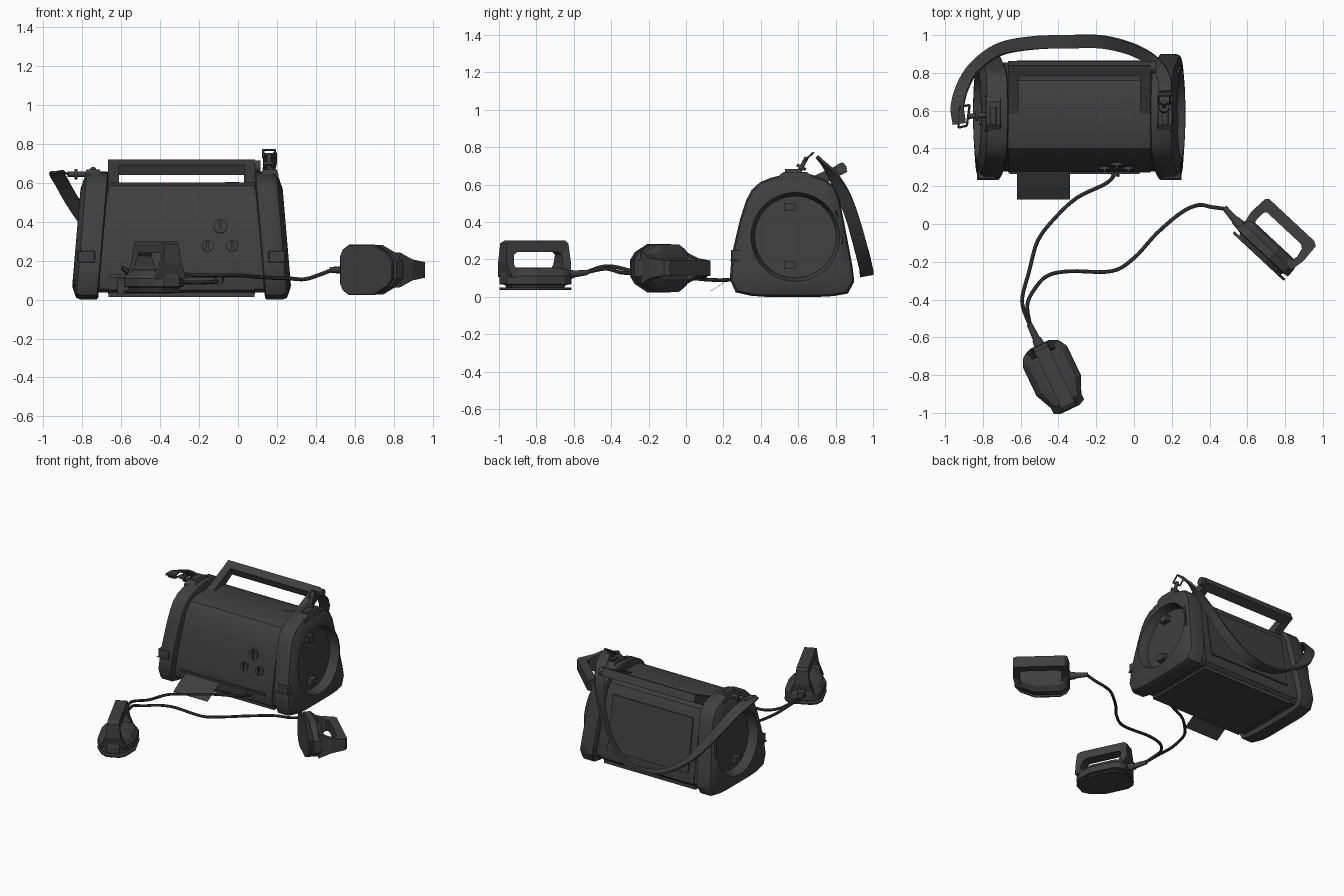
import bpy, bmesh, math
from mathutils import Vector, Matrix

if "Cube" in bpy.data.objects:
    bpy.data.objects.remove(bpy.data.objects["Cube"])

DARK = bpy.data.materials.new("dark_grey")
DARK.diffuse_color = (0.05, 0.05, 0.05, 1)
DARK.use_nodes = True
DARK.node_tree.nodes["Principled BSDF"].inputs["Base Color"].default_value = DARK.diffuse_color
CX = -0.29                      # middle of the case along x


def make(name, verts, faces, mat=None, smooth=None, bevel=0):
    me = bpy.data.meshes.new(name)
    me.from_pydata([tuple(v) for v in verts], [], faces)
    if mat:
        me.transform(mat)
    bm = bmesh.new()
    bm.from_mesh(me)
    if bevel:
        bmesh.ops.bevel(bm, geom=bm.edges[:], offset=bevel, segments=2, affect='EDGES', profile=0.5)
    bmesh.ops.recalc_face_normals(bm, faces=bm.faces[:])
    bm.to_mesh(me)
    bm.free()
    me.materials.append(DARK)
    ob = bpy.data.objects.new(name, me)
    bpy.context.collection.objects.link(ob)
    if smooth:
        bpy.context.view_layer.objects.active = ob
        ob.select_set(True)
        bpy.ops.object.shade_smooth_by_angle(angle=math.radians(smooth))
        ob.select_set(False)
    return ob


def loft(name, rings, closed=False, **kw):
    n, m = len(rings[0]), len(rings)
    faces = []
    for r in range(m if closed else m - 1):
        a, b = r * n, (r + 1) % m * n
        faces += [(a + i, a + (i + 1) % n, b + (i + 1) % n, b + i) for i in range(n)]
    if not closed:
        faces += [tuple(range(n)), tuple(range((m - 1) * n, m * n))]
    return make(name, [v for r in rings for v in r], faces, **kw)


def box(name, lo, hi, **kw):
    c = lambda z: [(lo[0], lo[1], z), (hi[0], lo[1], z), (hi[0], hi[1], z), (lo[0], hi[1], z)]
    return loft(name, [c(lo[2]), c(hi[2])], **kw)


def cylinder(name, p, q, r, n=12, r2=None, **kw):
    p, q = Vector(p), Vector(q)
    rot = (q - p).to_track_quat('Z', 'Y')
    ring = lambda c, rad: [c + rot @ Vector((rad * math.cos(i * math.tau / n), rad * math.sin(i * math.tau / n), 0)) for i in range(n)]
    return loft(name, [ring(p, r), ring(q, r2 or r)], smooth=40, **kw)


def smooth_path(pts, steps=5):
    p = [Vector(v) for v in pts]
    p = [2 * p[0] - p[1]] + p + [2 * p[-1] - p[-2]]
    out = []
    for a, b, c, d in zip(p, p[1:], p[2:], p[3:]):
        for k in range(steps):
            t = k / steps
            out.append(0.5 * (2 * b + (c - a) * t + (2 * a - 5 * b + 4 * c - d) * t**2 + (3 * b - a - 3 * c + d) * t**3))
    return out + [p[-2]]


def sweep(name, path, w, h, sides=8, turn=0.0, roll=0.0, **kw):
    rings = []
    for i, p in enumerate(path):
        t = (path[min(i + 1, len(path) - 1)] - path[max(i - 1, 0)]).normalized()
        side = t.cross(Vector((0, 0, 1))).normalized()
        up = side.cross(t)
        twist = Matrix.Rotation(roll * math.sin(math.pi * (2 * i / len(path) - 1)), 3, t)
        side, up = twist @ side, twist @ up
        rings.append([p + side * w * math.cos(turn + k * math.tau / sides) + up * h * math.sin(turn + k * math.tau / sides)
                      for k in range(sides)])
    return loft(name, rings, smooth=40, **kw)


# Case cross-section (y, z)
CAP = [(0.28, 0.012), (0.40, 0.0), (0.76, 0.0), (0.86, 0.012), (0.90, 0.05), (0.90, 0.11), (0.87, 0.27), (0.845, 0.40),
       (0.815, 0.55), (0.78, 0.61), (0.72, 0.64), (0.62, 0.66), (0.53, 0.655), (0.43, 0.63), (0.37, 0.60), (0.33, 0.54),
       (0.29, 0.42), (0.25, 0.25), (0.232, 0.11), (0.24, 0.045)]
BODY = [(0.31, 0.03), (0.83, 0.03), (0.86, 0.06), (0.86, 0.11), (0.79, 0.53), (0.76, 0.58), (0.70, 0.602), (0.46, 0.602),
        (0.40, 0.585), (0.355, 0.53), (0.32, 0.39), (0.283, 0.20), (0.272, 0.09), (0.28, 0.05)]
C = Vector((0.585, 0.32))
N = 36


def reach(a):
    # distance from the centre to the cap outline along angle a
    d, best = Vector((math.cos(a), math.sin(a))), 0.3
    for p, q in zip(CAP, CAP[1:] + CAP[:1]):
        p, e = Vector(p) - C, Vector(q) - Vector(p)
        den = d.x * e.y - d.y * e.x
        if abs(den) > 1e-9:
            t, s = (p.x * e.y - p.y * e.x) / den, (p.x * d.y - p.y * d.x) / den
            if t > 0 and -1e-6 <= s <= 1 + 1e-6:
                best = t
    return best


# Main case with a raised centre section
for name, half, k in (("case_body", 0.43, 0.98), ("case_centre", 0.378, 1.0)):
    loft(name, [[(CX + s * half, C.x + (y - C.x) * k, C.y + (z - C.y) * k) for y, z in BODY] for s in (-1, 1)], smooth=30)
box("base_strip", (CX - 0.375, 0.30, 0.015), (CX + 0.375, 0.84, 0.05))
box("front_slot_ledge", (CX - 0.37, 0.264, 0.115), (CX + 0.32, 0.30, 0.13))

# Back door, lying on the sloped back
slope = Matrix.Translation((CX, 0.828, 0.32)) @ Matrix.Rotation(math.radians(9.5), 4, 'X')
box("back_door", (-0.33, -0.02, -0.19), (0.33, 0.006, 0.20), mat=slope)

# End caps with deep round dishes, notches and corner pads
for s, side in ((-1, "left"), (1, "right")):
    def ring(x, k=None, r=None):
        out = []
        for i in range(N):
            a = i * math.tau / N + 0.05
            d = r or reach(a) * k
            z = C.y + d * math.sin(a)
            out.append((CX + s * (x - 0.085 * (z - 0.05)), C.x + d * math.cos(a), z))
        return out
    loft(side + "_end_cap", [ring(0.425, 0.96), ring(0.432, 1), ring(0.515, 1), ring(0.538, 0.97), ring(0.549, 0.90),
                             ring(0.564, r=0.25), ring(0.564, r=0.238), ring(0.50, r=0.218), ring(0.50, r=0.20)], smooth=35)
    for z in (0.17, 0.48):
        x = CX + s * (0.518 - 0.085 * (z - 0.05))
        box(side + "_end_notch", (x - 0.02, 0.525, z - 0.022), (x + 0.02, 0.585, z + 0.022))
    x = CX + s * 0.49
    box(side + "_corner_pad", (x - 0.045, 0.24, 0.19), (x + 0.045, 0.30, 0.25), bevel=0.006)
    # Strap anchor block on top of the cap
    x = CX + s * 0.455
    plate = lambda z, a, b: [(x - a, 0.585 - b, z), (x + a, 0.585 - b, z), (x + a, 0.585 + b, z), (x - a, 0.585 + b, z)]
    loft(side + "_strap_anchor", [plate(0.60, 0.045, 0.10), plate(0.645, 0.042, 0.09), plate(0.668, 0.035, 0.06)])
    cylinder(side + "_anchor_pin", (x, 0.53, 0.665), (x, 0.62, 0.665), 0.018)

# Carrying handle, a tilted frame
bar = [(0.785, 0.692), (0.84, 0.72), (0.863, 0.668), (0.806, 0.64)]
loft("handle_bar", [[(CX + x, y, z) for y, z in bar] for x in (-0.378, 0.378)])
arm = [(0.57, 0.595), (0.785, 0.692), (0.806, 0.64), (0.72, 0.59)]
for s in (-1, 1):
    loft("handle_arm", [[(CX + s * x, y, z) for y, z in arm] for x in (0.322, 0.378)])
cylinder("handle_end_knob", (0.088, 0.83, 0.685), (0.115, 0.83, 0.685), 0.03, 14)

# Front knobs with grip bars, top button
for x, z, r in ((-0.09, 0.375, 0.036), (-0.155, 0.275, 0.03), (-0.03, 0.275, 0.03)):
    y = 0.32 - (0.39 - z) * 0.195
    cylinder("control_knob", (x, y + 0.01, z), (x, y - 0.012, z + 0.003), r, 16)
    box("knob_grip", (x - 0.006, y - 0.022, z - r * 0.9), (x + 0.006, y, z + r * 0.9))
cylinder("top_button", (-0.03, 0.64, 0.595), (-0.03, 0.64, 0.605), 0.034, 12)

# Paper strip drooping out of the slot
slip = [(0.285, 0.118), (0.20, 0.075), (0.13, 0.03)]
loft("paper_strip", [[(x, y, z) for y, z in slip] + [(x, y, z - 0.002) for y, z in reversed(slip)] for x in (-0.62, -0.34)])

# Shoulder strap sagging behind the case
strap = smooth_path([(-0.925, 0.53, 0.655), (-0.935, 0.62, 0.65), (-0.91, 0.72, 0.61), (-0.86, 0.81, 0.52), (-0.78, 0.885, 0.40),
                     (-0.68, 0.935, 0.28), (-0.52, 0.96, 0.165), (-0.35, 0.965, 0.12), (-0.18, 0.965, 0.14), (-0.04, 0.935, 0.26),
                     (0.06, 0.89, 0.42), (0.125, 0.835, 0.56), (0.16, 0.77, 0.67), (0.165, 0.70, 0.75)])
sweep("shoulder_strap", strap, 0.050, 0.010, 4, math.pi / 4, roll=0.6)

# Strap clips: wire loops, swivels
def wire(name, pts, r=0.006):
    for a, b in zip(pts, pts[1:] + pts[:1]):
        cylinder(name, a, b, r, 6)
wire("left_strap_loop", [(-0.93, 0.51, 0.655), (-0.885, 0.52, 0.65), (-0.87, 0.63, 0.645), (-0.92, 0.62, 0.66)])
cylinder("left_clip_swivel", (-0.875, 0.57, 0.645), (-0.75, 0.58, 0.645), 0.014, 10)
cylinder("left_clip_collar", (-0.84, 0.573, 0.645), (-0.825, 0.573, 0.645), 0.028, 10)
wire("right_strap_loop", [(0.13, 0.635, 0.73), (0.19, 0.635, 0.73), (0.19, 0.68, 0.77), (0.13, 0.68, 0.77)])
cylinder("right_clip_swivel", (0.16, 0.60, 0.66), (0.16, 0.645, 0.745), 0.012, 10)
cylinder("right_clip_collar", (0.16, 0.612, 0.685), (0.16, 0.62, 0.70), 0.028, 10)

# Two hand paddles: electrode plate, housing, flared loop handle
half = [(-0.185, 0.07), (-0.165, 0.105), (-0.12, 0.13), (0.05, 0.13), (0.15, 0.085), (0.185, 0.045)]
outline = half + [(x, -y) for x, y in reversed(half)]
outer = [(-0.175, 0.07), (-0.19, 0.15), (-0.182, 0.25), (-0.165, 0.265), (0.16, 0.265), (0.184, 0.25), (0.19, 0.15), (0.175, 0.07)]
inner = [(-0.13, 0.105), (-0.14, 0.14), (-0.14, 0.19), (-0.125, 0.205), (0.12, 0.205), (0.14, 0.19), (0.15, 0.14), (0.14, 0.105)]


def paddle(name, origin, along, up, cable_z):
    X, Z = Vector(along).normalized(), Vector(up).normalized()
    M = Matrix.Translation(origin) @ Matrix((X, Z.cross(X), Z)).transposed().to_4x4()
    layer = lambda z, kx, ky: [(x * kx, y * ky, z) for x, y in outline]
    loft(name + "_electrode", [layer(0, 0.97, 0.97), layer(0.004, 1, 1), layer(0.014, 1, 1)], mat=M)
    loft(name + "_housing", [layer(0.012, 0.8, 0.8), layer(0.028, 0.85, 0.85), layer(0.032, 1, 0.98), layer(0.075, 1, 0.98),
                             layer(0.11, 0.95, 0.75), layer(0.122, 0.9, 0.45)], mat=M)
    loop = lambda pts, s: [(x, s * (0.04 + 0.45 * max(0, 0.18 - z)), z) for x, z in pts]
    loft(name + "_handle", [loop(outer, -1), loop(outer, 1), loop(inner, 1), loop(inner, -1)], closed=True, mat=M)
    cylinder(name + "_cable_socket", (-0.17, 0, cable_z), (-0.225, 0, cable_z), 0.03, 10, r2=0.024, mat=M)
    cylinder(name + "_strain_relief", (-0.22, 0, cable_z), (-0.31, 0, cable_z + 0.01), 0.02, 10, r2=0.015, mat=M)
    return M @ Vector((-0.30, 0, cable_z + 0.009))


end1 = paddle("first_paddle", (-0.42, -0.81, 0.035), (0.43, -0.90, 0), (0, 0, 1), 0.085)
end2 = paddle("second_paddle", (0.657, -0.175, 0.153), (0.73, -0.68, 0), (0.68, 0.73, 0), 0.06)

# Cables
sweep("main_cable", smooth_path([(-0.09, 0.29, 0.10), (-0.14, 0.22, 0.09), (-0.30, 0.14, 0.09), (-0.42, 0.03, 0.10), (-0.51, -0.09, 0.12),
                                 (-0.555, -0.25, 0.13), (-0.59, -0.38, 0.16), (-0.585, -0.45, 0.16), end1]), 0.010, 0.010)
sweep("branch_cable", smooth_path([end1, (-0.565, -0.43, 0.15), (-0.53, -0.35, 0.13), (-0.46, -0.275, 0.125), (-0.34, -0.25, 0.13),
                                   (-0.12, -0.25, 0.125), (0.0, -0.18, 0.125), (0.12, -0.05, 0.115), (0.25, 0.06, 0.11),
                                   (0.34, 0.10, 0.105), (0.41, 0.09, 0.125), end2]), 0.010, 0.010)
cylinder("cable_plug", (-0.09, 0.30, 0.105), (-0.10, 0.255, 0.10), 0.022, 10)
